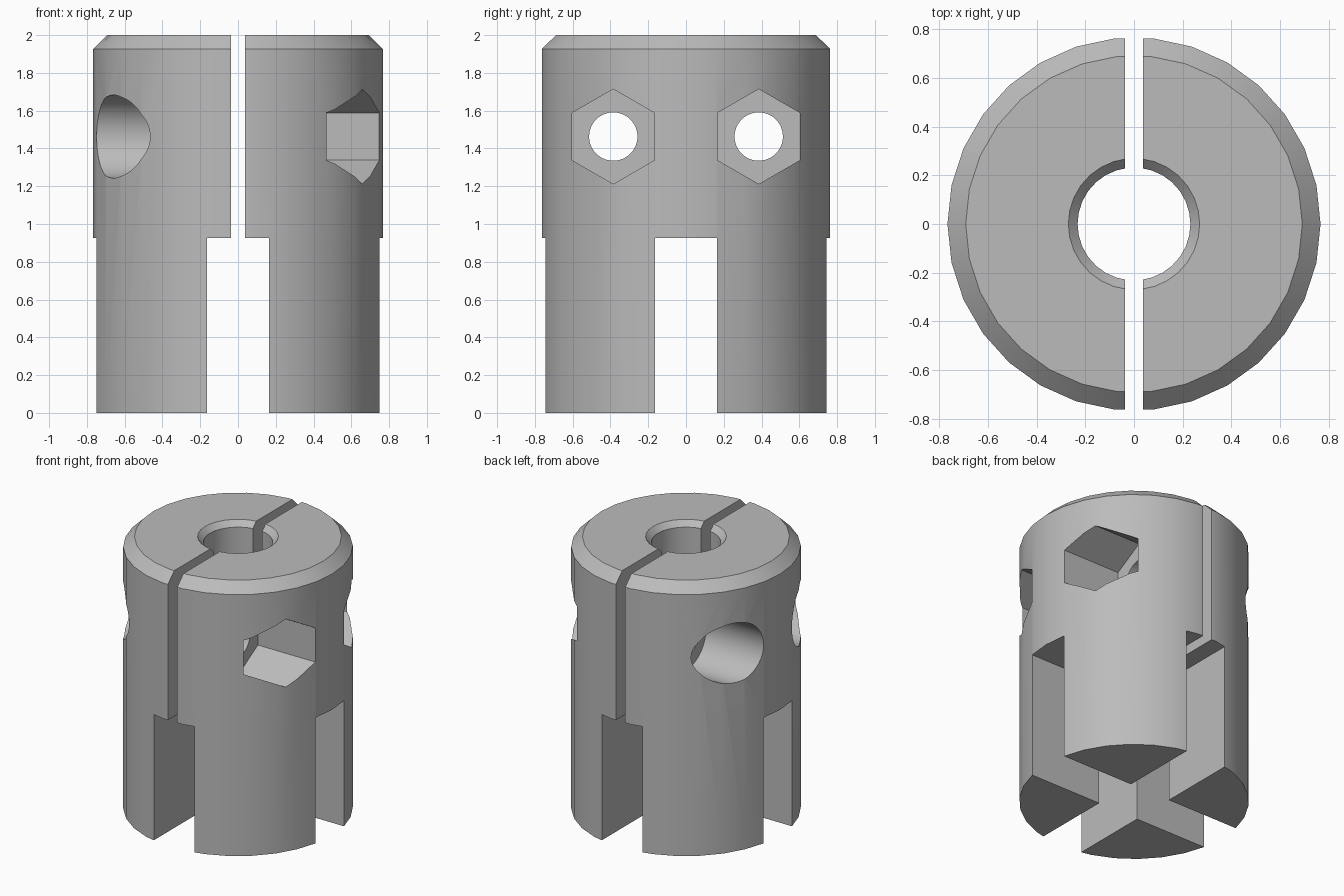
import bpy, bmesh, math
from mathutils import Matrix, Vector

if "Cube" in bpy.data.objects:
    bpy.data.objects.remove(bpy.data.objects["Cube"], do_unlink=True)

R, BORE = 0.767, 0.232            # outer and bore radius
SLIT, SLOT, SLOT_TOP = 0.038, 0.165, 0.927
BOLT_Y, BOLT_Z, POCKET_X = 0.385, 1.463, 0.28

metal = bpy.data.materials.new("grey metal")
metal.use_nodes = True
grey = (0.5, 0.5, 0.5, 1)
metal.diffuse_color = grey
metal.node_tree.nodes["Principled BSDF"].inputs["Base Color"].default_value = grey


def make_object(name, bm):
    bmesh.ops.recalc_face_normals(bm, faces=bm.faces)
    mesh = bpy.data.meshes.new(name)
    bm.to_mesh(mesh)
    bm.free()
    mesh.materials.append(metal)
    obj = bpy.data.objects.new(name, mesh)
    bpy.context.collection.objects.link(obj)
    return obj


def lathe(name, profile, sides):
    """Closed ring swept from (radius, height) points."""
    bm = bmesh.new()
    rings = []
    for i in range(sides):
        a = 2 * math.pi * i / sides
        rings.append([bm.verts.new((r * math.cos(a), r * math.sin(a), z)) for r, z in profile])
    n = len(profile)
    for i in range(sides):
        p, q = rings[i], rings[(i + 1) % sides]
        for j in range(n):
            k = (j + 1) % n
            bm.faces.new((p[j], q[j], q[k], p[k]))
    return make_object(name, bm)


def box(name, low, high):
    low, high = Vector(low), Vector(high)
    bm = bmesh.new()
    bmesh.ops.create_cube(bm, size=1, matrix=Matrix.Translation((low + high) / 2)
                          @ Matrix.Diagonal((*(high - low), 1)))
    return make_object(name, bm)


def bolt_cutter(name, radius, sides, x0, x1, y):
    """Prism along x, with one corner pointing up."""
    bm = bmesh.new()
    place = Matrix.Translation(((x0 + x1) / 2, y, BOLT_Z)) @ Matrix.Rotation(math.pi / 2, 4, 'Y')
    bmesh.ops.create_cone(bm, cap_ends=True, segments=sides, radius1=radius, radius2=radius,
                          depth=abs(x1 - x0),
                          matrix=place @ Matrix.Rotation(math.pi / 2, 4, 'Z')
                          @ Matrix.Rotation(math.pi / 2, 4, 'Z'))
    # turn so that a corner lies straight above the axis
    top = max(bm.verts, key=lambda v: v.co.z).co
    turn = math.atan2(top.y - y, top.z - BOLT_Z)
    bmesh.ops.rotate(bm, verts=bm.verts, cent=(0, y, BOLT_Z),
                     matrix=Matrix.Rotation(turn, 3, 'X'))
    return make_object(name, bm)


def cut(obj, cutter):
    cutter.hide_render = True
    mod = obj.modifiers.new("cut", 'BOOLEAN')
    mod.operation, mod.solver, mod.object = 'DIFFERENCE', 'EXACT', cutter
    bpy.context.view_layer.objects.active = obj
    bpy.ops.object.modifier_apply(modifier=mod.name)
    bpy.data.objects.remove(cutter, do_unlink=True)


# chamfered ring profile
profile = [(R, 0), (R, 1.927), (0.692, 2), (0.27, 2), (BORE, 1.96), (BORE, 0)]

for side, name in ((1, "left_clamp_half"), (-1, "right_clamp_half")):
    half = lathe(name, profile, 30)
    # narrow slit that parts the two halves
    xs = sorted((side * SLIT, -side))
    cut(half, box("slit_cutter", (xs[0], -1, -1), (xs[1], 1, 3)))
    # crossed slots that leave two legs on each half
    cut(half, box("slot_cutter", (-SLOT, -1, -1), (SLOT, 1, SLOT_TOP)))
    cut(half, box("slot_cutter", (-1, -SLOT, -1), (1, SLOT, SLOT_TOP)))
    # bolt holes with nut pockets on the left and round head pockets on the right
    for y in (-BOLT_Y, BOLT_Y):
        cut(half, bolt_cutter("bolt_cutter", 0.128, 48, -1, 1, y))
        radius, sides = (0.251, 6) if side > 0 else (0.22, 64)
        cut(half, bolt_cutter("pocket_cutter", radius, sides, *sorted((side * POCKET_X, side)), y))
    bpy.ops.object.select_all(action='DESELECT')
    half.select_set(True)
    bpy.context.view_layer.objects.active = half
    bpy.ops.object.shade_smooth_by_angle(angle=math.radians(30))
